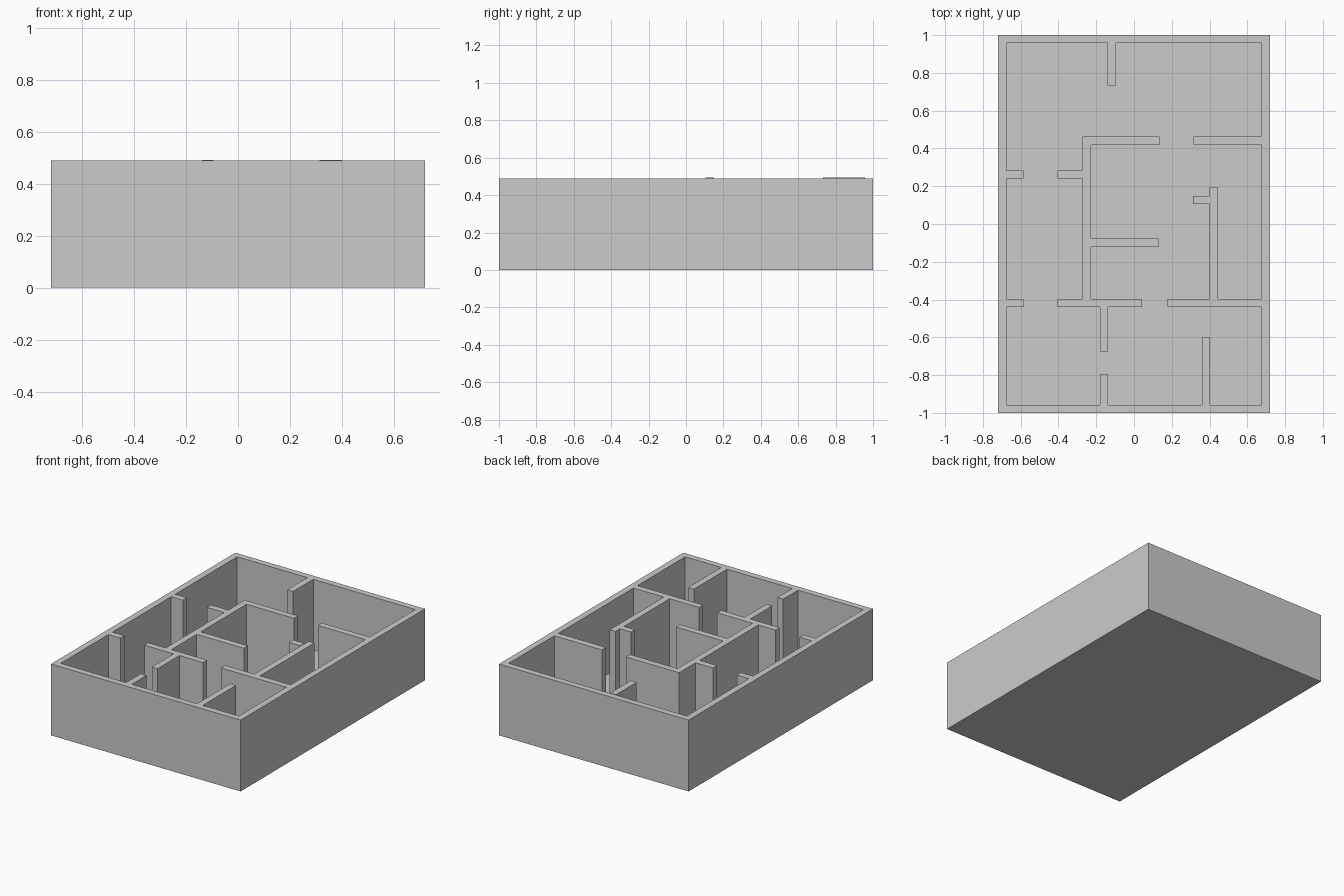
import bpy, bmesh

if "Cube" in bpy.data.objects:
    bpy.data.objects.remove(bpy.data.objects["Cube"])

W, D, H = 0.72, 1.0, 0.49     # half width, half depth, wall height
IX, IY = 0.676, 0.957         # inner faces of the outer walls
T = 0.044                     # wall thickness
FLOOR = 0.005


def x_wall(x0, x1, y):
    """Wall running along x, y is its lower edge."""
    return (x0, x1, y, y + T)


def y_wall(y0, y1, x):
    """Wall running along y, x is its left edge."""
    return (x, x + T, y0, y1)


def build_walls(name, rects, z0, z1):
    """Merge plan rectangles into one solid, extruded from z0 to z1."""
    xs = sorted({round(v, 4) for r in rects for v in r[:2]})
    ys = sorted({round(v, 4) for r in rects for v in r[2:]})
    bm = bmesh.new()
    verts = {}

    def vert(i, j):
        if (i, j) not in verts:
            verts[i, j] = bm.verts.new((xs[i], ys[j], z0))
        return verts[i, j]

    for i in range(len(xs) - 1):
        for j in range(len(ys) - 1):
            cx, cy = (xs[i] + xs[i + 1]) / 2, (ys[j] + ys[j + 1]) / 2
            if any(a < cx < b and c < cy < d for a, b, c, d in rects):
                bm.faces.new([vert(i, j), vert(i + 1, j),
                              vert(i + 1, j + 1), vert(i, j + 1)])
    base = bm.faces[:]
    ext = bmesh.ops.extrude_face_region(bm, geom=base, use_keep_orig=True)
    for v in (g for g in ext["geom"] if isinstance(g, bmesh.types.BMVert)):
        v.co.z = z1
    bmesh.ops.recalc_face_normals(bm, faces=bm.faces[:])
    mesh = bpy.data.meshes.new(name)
    bm.to_mesh(mesh)
    bm.free()
    obj = bpy.data.objects.new(name, mesh)
    bpy.context.collection.objects.link(obj)
    return obj


# Outer shell
outer = [(-W, -IX, -D, D), (IX, W, -D, D), (-W, W, -D, -IY), (-W, W, IY, D)]

# Room partitions, gaps are doorways
inner = [
    x_wall(-0.272, 0.134, 0.418), x_wall(0.315, IX, 0.418),      # rear room
    y_wall(-0.396, 0.418, -0.272),                               # hallway
    x_wall(-IX, -0.586, 0.240), x_wall(-0.404, -0.272, 0.240),   # left doorway
    x_wall(-0.228, 0.130, -0.122),                               # centre room
    x_wall(-IX, -0.586, -0.440), x_wall(-0.404, 0.042, -0.440),  # front rooms
    x_wall(0.178, IX, -0.440),
    y_wall(-0.396, 0.193, 0.401),                                # right room
    y_wall(-0.676, -0.440, -0.181), y_wall(-IY, -0.796, -0.181),
    y_wall(-IY, -0.597, 0.359),
]

build_walls("house_walls", outer + inner, FLOOR, H)
build_walls("floor", [(-W, W, -D, D)], 0, FLOOR)

# Two short partitions standing slightly proud of the other walls
build_walls("rear_stub_wall", [y_wall(0.733, IY, -0.139)], FLOOR, H + 0.003)
build_walls("centre_stub_wall", [x_wall(0.313, 0.401, 0.105)], FLOOR, H + 0.003)
